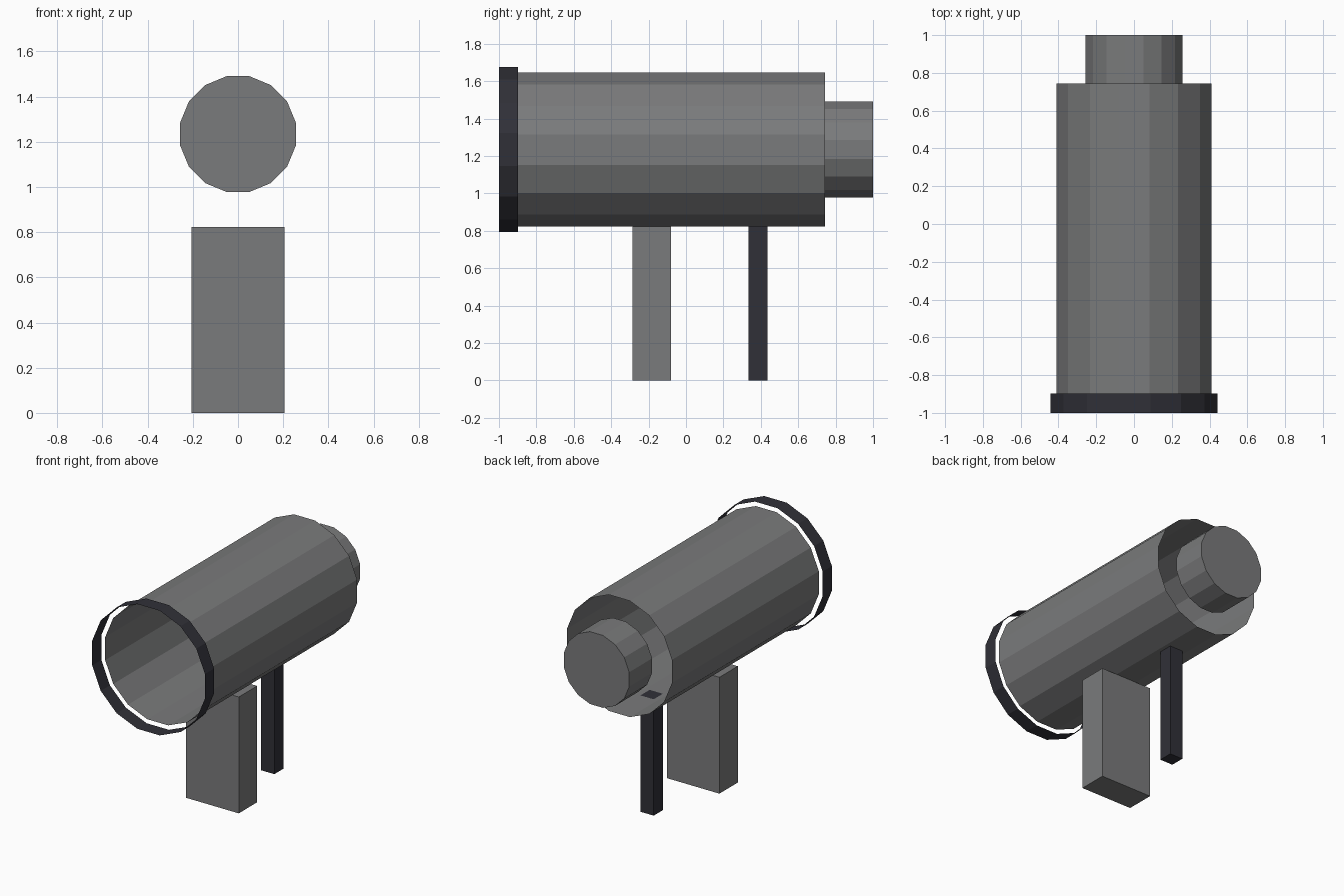
import bpy
import math
from mathutils import Matrix

cube = bpy.data.objects.get("Cube")
if cube:
    bpy.data.objects.remove(cube, do_unlink=True)


def material(name, rgb):
    mat = bpy.data.materials.new(name)
    mat.use_nodes = True
    mat.diffuse_color = (*rgb, 1)
    mat.node_tree.nodes["Principled BSDF"].inputs["Base Color"].default_value = (*rgb, 1)
    return mat


GREY = material("mid grey", (0.195, 0.197, 0.2))
DARK = material("dark slate", (0.03, 0.03, 0.039))

SIDES = 16
AXIS_Z = 1.234
TUBE_FLAT = 0.411   # axis to flat side of the main tube
LEG_TOP = AXIS_Z - TUBE_FLAT


def drum(name, flat, y0, y1, mat, fill):
    """Sixteen-sided cylinder along y, with flats at top and bottom."""
    bpy.ops.mesh.primitive_cylinder_add(
        vertices=SIDES, radius=flat / math.cos(math.pi / SIDES),
        depth=y1 - y0, end_fill_type=fill)
    obj = bpy.context.object
    obj.name = name
    turn = Matrix.Rotation(math.pi / 2, 4, 'X') @ Matrix.Rotation(math.pi / SIDES, 4, 'Z')
    obj.data.transform(turn)
    obj.location = (0, (y0 + y1) / 2, AXIS_Z)
    obj.data.materials.append(mat)


def leg(name, width, y0, y1, mat):
    """Upright box from the ground to the underside of the tube."""
    bpy.ops.mesh.primitive_cube_add(size=1)
    obj = bpy.context.object
    obj.name = name
    obj.data.transform(Matrix.Diagonal((width, y1 - y0, LEG_TOP, 1)))
    obj.location = (0, (y0 + y1) / 2, LEG_TOP / 2)
    obj.data.materials.append(mat)


# Open thin-walled body and loose front band, solid rear plug
drum("main_tube", TUBE_FLAT, -0.897, 0.744, GREY, 'NOTHING')
drum("front_band", 0.441, -1, -0.897, DARK, 'NOTHING')
drum("rear_plug", 0.256, 0.744, 1, GREY, 'NGON')

# Supports
leg("front_leg", 0.411, -0.285, -0.08, GREY)
leg("rear_leg", 0.103, 0.333, 0.435, DARK)
